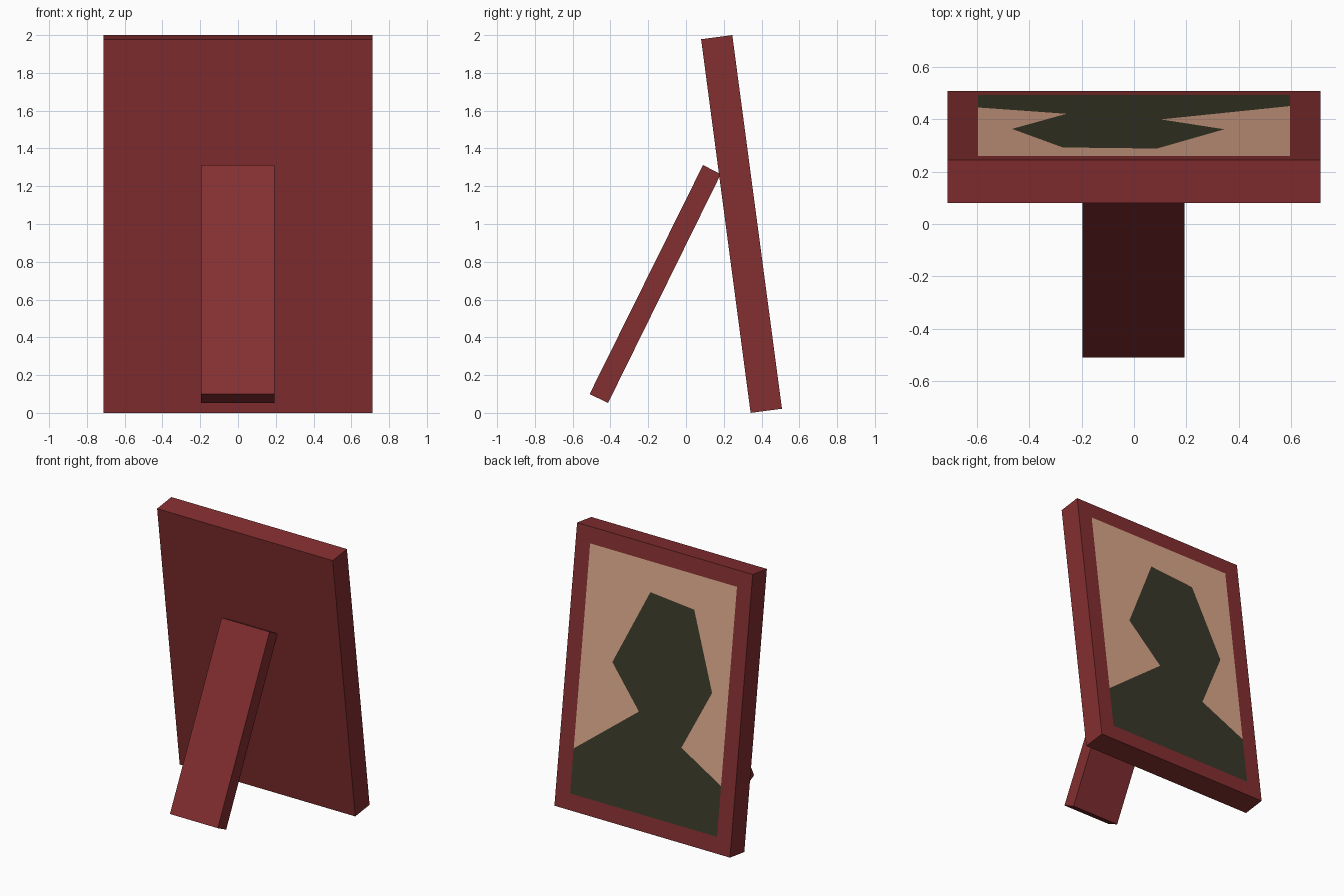
import bpy, bmesh
from mathutils import Vector

if "Cube" in bpy.data.objects:
    bpy.data.objects.remove(bpy.data.objects["Cube"])


def material(name, rgb):
    m = bpy.data.materials.new(name)
    m.diffuse_color = (*rgb, 1)
    m.use_nodes = True
    m.node_tree.nodes["Principled BSDF"].inputs["Base Color"].default_value = m.diffuse_color
    return m


RED = material("dark red", (0.23, 0.028, 0.030))
TAN = material("warm tan", (0.70, 0.39, 0.255))
DARK = material("dark olive", (0.043, 0.041, 0.022))


def slab(profile, x0, x1):
    """Extrude a side profile of (y, z) points along x."""
    bm = bmesh.new()
    face = bm.faces.new([bm.verts.new((x0, y, z)) for y, z in profile])
    res = bmesh.ops.extrude_face_region(bm, geom=[face], use_keep_orig=True)
    moved = [v for v in res["geom"] if isinstance(v, bmesh.types.BMVert)]
    bmesh.ops.translate(bm, vec=(x1 - x0, 0, 0), verts=moved)
    bmesh.ops.recalc_face_normals(bm, faces=bm.faces)
    return bm


def finish(bm, name, mats):
    me = bpy.data.meshes.new(name)
    bm.to_mesh(me)
    bm.free()
    for m in mats:
        me.materials.append(m)
    ob = bpy.data.objects.new(name, me)
    bpy.context.collection.objects.link(ob)


# Leaning picture frame
bm = slab([(0.08, 1.978), (0.245, 2.0), (0.508, 0.022), (0.342, 0.0)], -0.713, 0.713)
bm.normal_update()
panel = max(bm.faces, key=lambda f: f.normal.y)
bmesh.ops.inset_individual(bm, faces=[panel], thickness=0.165)
panel.normal_update()
normal = panel.normal.copy()

# Inner corners of the picture, seen from behind (left is +x)
ordered = sorted(panel.verts, key=lambda v: (-round(v.co.z, 3), -v.co.x))
tl, tr, bl, br = ordered
bmesh.ops.delete(bm, geom=[panel], context='FACES_ONLY')

# Portrait silhouette: fractions across and down the picture
outline = [(0, 0.82), (0.414, 0.601), (0.211, 0.438), (0.427, 0.121),
           (0.728, 0.139), (0.891, 0.444), (0.716, 0.693), (1, 0.797)]
across, down = tr.co - tl.co, bl.co - tl.co
edge = [bm.verts.new(tl.co + across * a + down * b) for a, b in outline]
for verts, index in (([tl] + edge + [tr], 1), ([bl, br] + edge[::-1], 2)):
    f = bm.faces.new(verts)
    f.material_index = index
    f.normal_update()
    if f.normal.dot(normal) < 0:
        f.normal_flip()
finish(bm, "picture_frame", [RED, TAN, DARK])

# Prop leg
finish(slab([(0.09, 1.312), (0.184, 1.264), (-0.413, 0.052), (-0.51, 0.10)], -0.196, 0.193),
       "support_leg", [RED])
